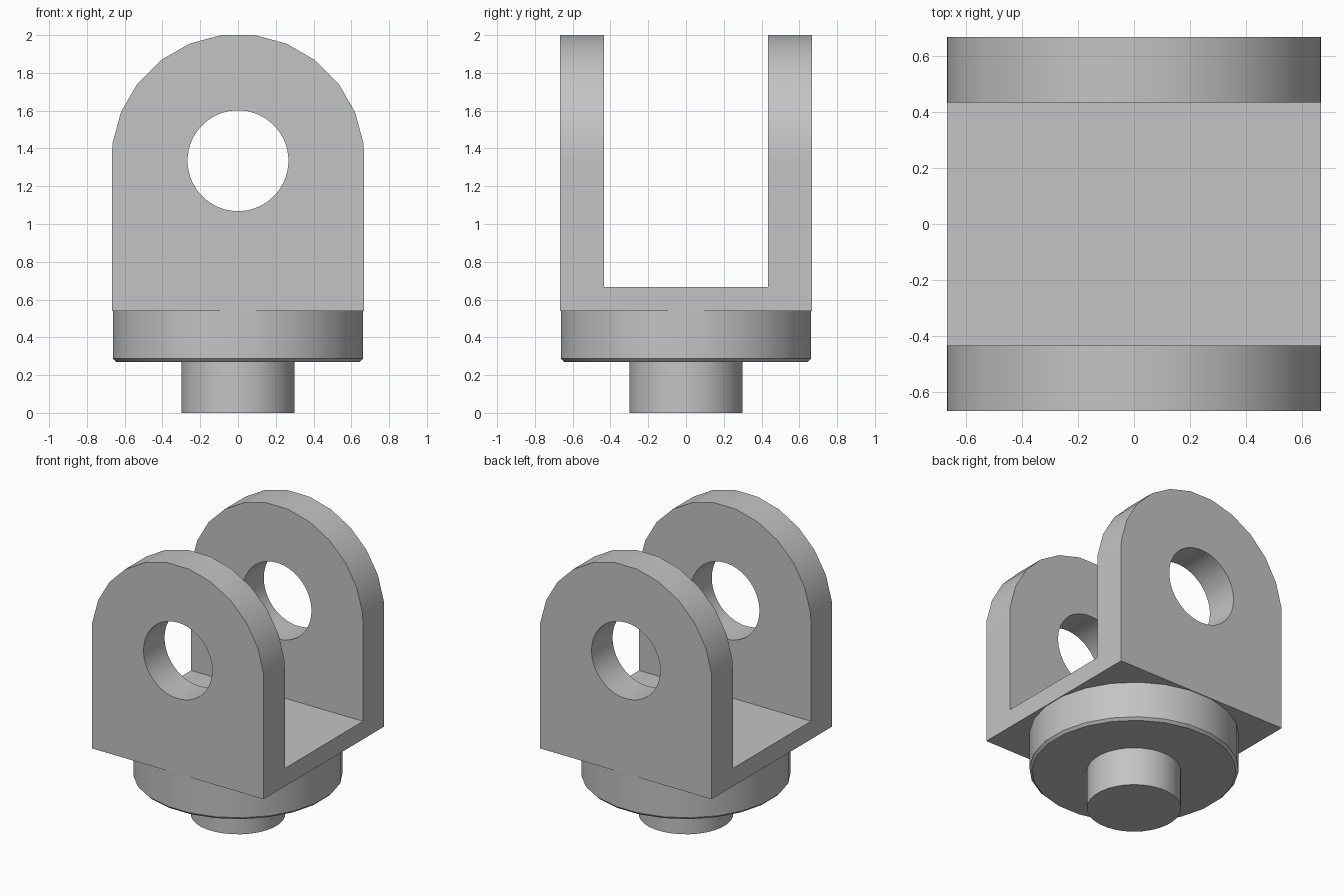
import bpy
import math
from mathutils import Matrix

old = bpy.data.objects.get("Cube")
if old:
    bpy.data.objects.remove(old, do_unlink=True)

HALF = 0.667        # half width of the fork block
AXIS_Z = 1.335      # height of the cross hole
SIDES = 24

steel = bpy.data.materials.new("plain grey")
steel.use_nodes = True
grey = (0.55, 0.55, 0.55, 1)
steel.diffuse_color = grey
steel.node_tree.nodes["Principled BSDF"].inputs["Base Color"].default_value = grey


def finish(name, verts, faces):
    mesh = bpy.data.meshes.new(name)
    mesh.from_pydata(verts, [], faces)
    mesh.materials.append(steel)
    obj = bpy.data.objects.new(name, mesh)
    bpy.context.collection.objects.link(obj)
    return obj


def prism(name, outline, y0, y1):
    """Extrude an (x, z) outline along y."""
    n = len(outline)
    verts = [(x, y, z) for y in (y0, y1) for x, z in outline]
    faces = [tuple(range(n)), tuple(reversed(range(n, 2 * n)))]
    faces += [(i, i + n, (i + 1) % n + n, (i + 1) % n) for i in range(n)]
    return finish(name, verts, faces)


def turned(name, profile, sides):
    """Capped solid of revolution about z, with a flat facing each axis."""
    verts, faces = [], []
    for r, z in profile:
        for i in range(sides):
            a = math.tau * (i + 0.5) / sides
            verts.append((r * math.cos(a), r * math.sin(a), z))
    for k in range(len(profile) - 1):
        for i in range(sides):
            j = (i + 1) % sides
            faces.append((k * sides + i, k * sides + j,
                          (k + 1) * sides + j, (k + 1) * sides + i))
    faces.append(tuple(reversed(range(sides))))
    faces.append(tuple(range(len(verts) - sides, len(verts))))
    return finish(name, verts, faces)


def cut(target, cutter):
    cutter.hide_render = True
    mod = target.modifiers.new(cutter.name, 'BOOLEAN')
    mod.operation = 'DIFFERENCE'
    mod.solver = 'EXACT'
    mod.object = cutter
    bpy.context.view_layer.objects.active = target
    bpy.ops.object.modifier_apply(modifier=mod.name)
    bpy.data.objects.remove(cutter, do_unlink=True)


# Fork: arched block with the slot between the ears and the cross hole cut out
arch = [(-HALF, 0.54), (HALF, 0.54), (HALF, 1.333)]
for i in range(SIDES // 2):
    a = math.tau * (i + 0.5) / SIDES
    arch.append((0.671 * math.cos(a), AXIS_Z + 0.671 * math.sin(a)))
arch.append((-HALF, 1.333))
fork = prism("fork", arch, -HALF, HALF)

cut(fork, prism("slot_cutter", [(-1, 0.667), (1, 0.667), (1, 3), (-1, 3)], -0.433, 0.433))

hole = turned("hole_cutter", [(0.267, -1), (0.267, 1)], 48)
hole.data.transform(Matrix.Translation((0, 0, AXIS_Z)) @ Matrix.Rotation(math.pi / 2, 4, 'X'))
cut(fork, hole)

# Round base with a chamfered lower rim, and the pin below it
base = turned("base_disc", [(0.65, 0.27), (0.667, 0.287), (0.667, 0.54)], SIDES)
pin = turned("pin", [(0.3, 0), (0.3, 0.27)], 32)

# Smooth the curved walls, keep the rims sharp
for obj in (fork, base, pin):
    bpy.ops.object.select_all(action='DESELECT')
    obj.select_set(True)
    bpy.context.view_layer.objects.active = obj
    bpy.ops.object.shade_smooth_by_angle(angle=math.radians(30))
